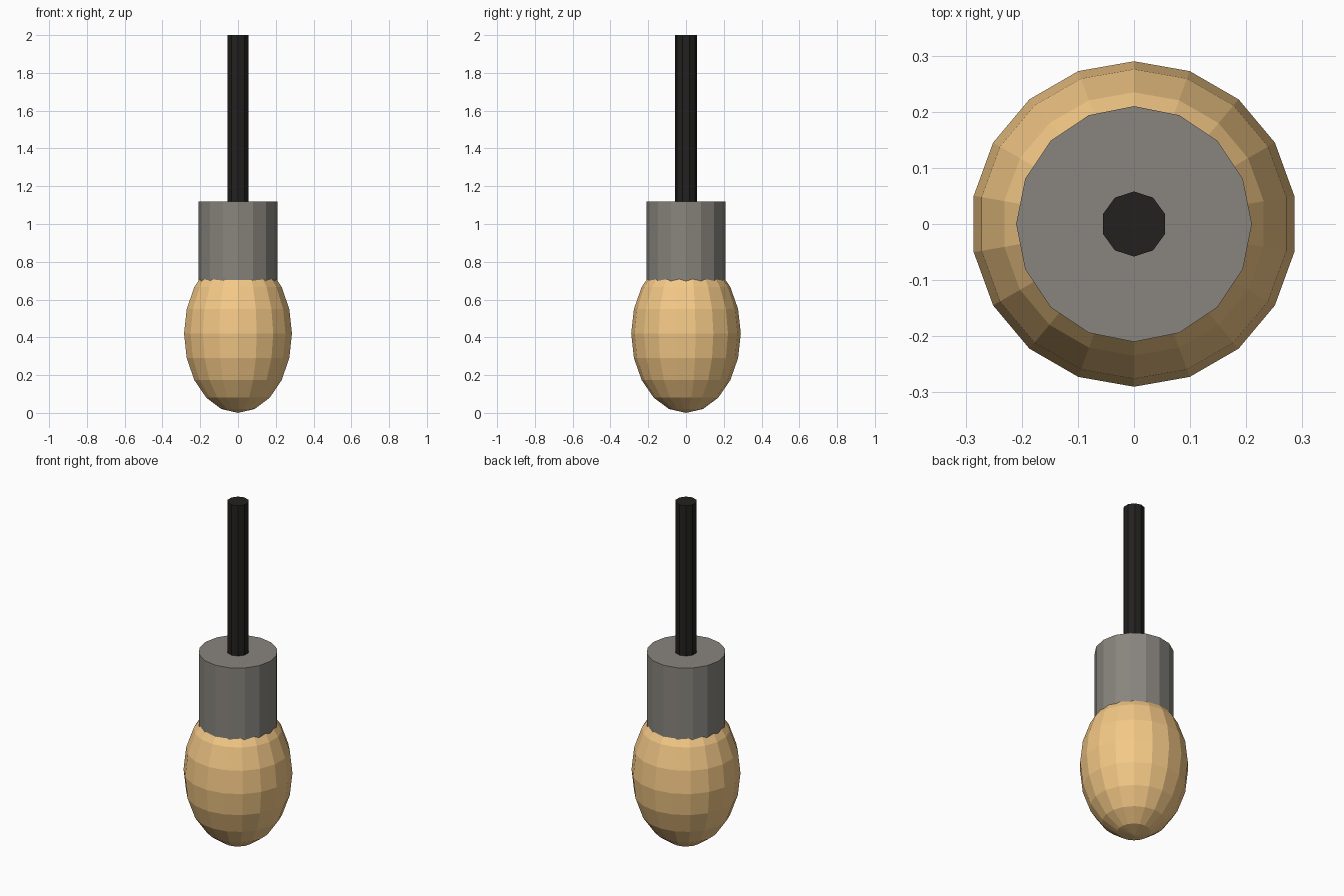
import bpy

if "Cube" in bpy.data.objects:
    bpy.data.objects.remove(bpy.data.objects["Cube"])


def paint(obj, name, color):
    mat = bpy.data.materials.new(name)
    mat.diffuse_color = (*color, 1)
    mat.use_nodes = True
    mat.node_tree.nodes["Principled BSDF"].inputs["Base Color"].default_value = mat.diffuse_color
    obj.data.materials.append(mat)


def cylinder(name, sides, radius, z0, z1, color):
    bpy.ops.mesh.primitive_cylinder_add(
        vertices=sides, radius=radius, depth=z1 - z0, location=(0, 0, (z0 + z1) / 2))
    obj = bpy.context.object
    obj.name = name
    paint(obj, name + "_colour", color)
    return obj


# Hanging cord
cylinder("cord", 10, 0.058, 1.10, 2.0, (0.016, 0.015, 0.014))

# Lamp socket, slightly overlapping the bulb
cylinder("socket", 16, 0.21, 0.69, 1.12, (0.25, 0.235, 0.21))

# Elongated faceted bulb
bpy.ops.mesh.primitive_uv_sphere_add(segments=18, ring_count=10, radius=1, location=(0, 0, 0.42))
bulb = bpy.context.object
bulb.name = "bulb"
bulb.scale = (0.29, 0.29, 0.42)
bpy.ops.object.transform_apply(location=False, rotation=False, scale=True)
paint(bulb, "bulb_glass", (0.9, 0.58, 0.24))
